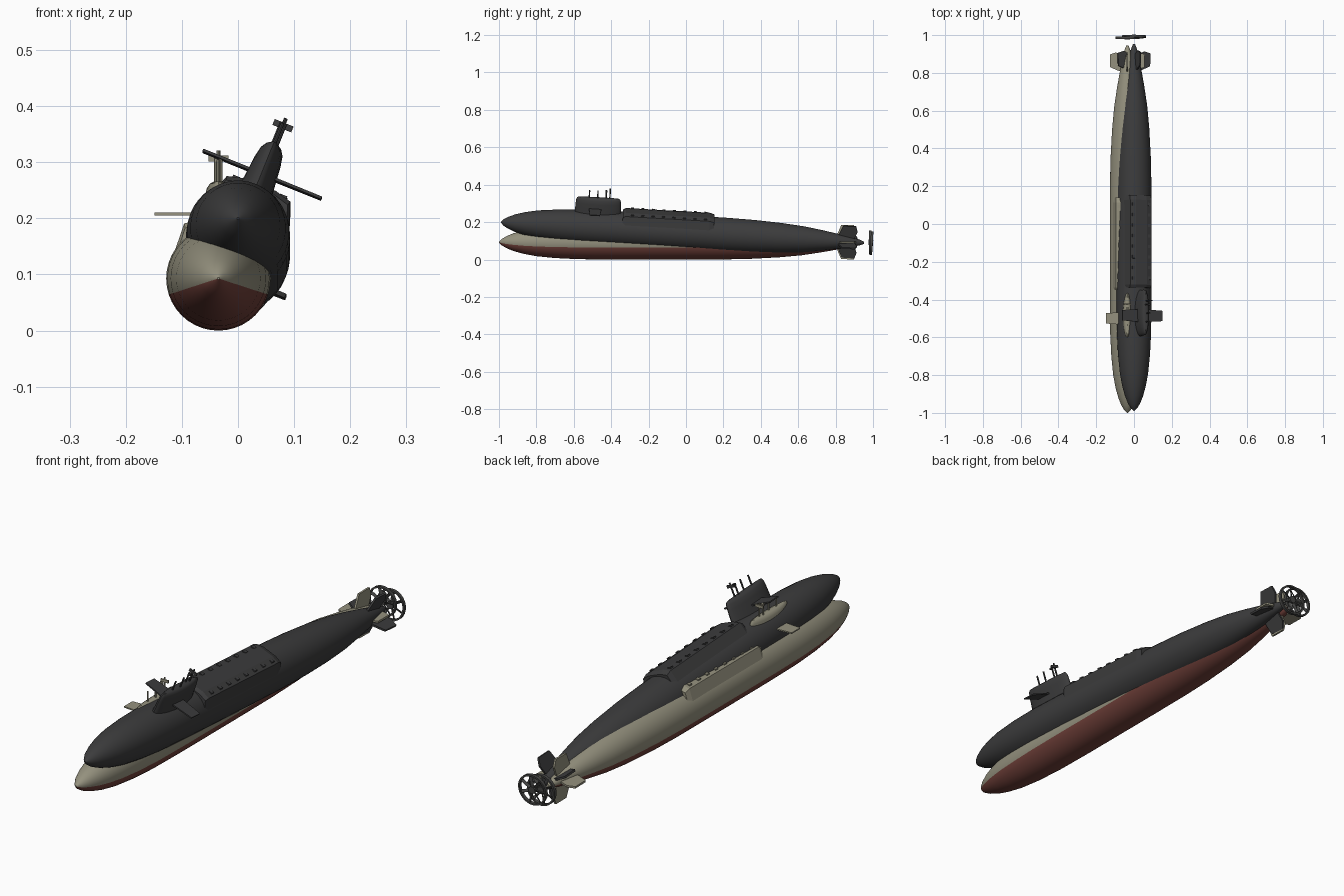
import bpy, bmesh, math
from mathutils import Matrix, Vector

if "Cube" in bpy.data.objects:
    bpy.data.objects.remove(bpy.data.objects["Cube"])


def material(name, col):
    m = bpy.data.materials.new(name)
    m.diffuse_color = (*col, 1)
    m.use_nodes = True
    m.node_tree.nodes["Principled BSDF"].inputs["Base Color"].default_value = m.diffuse_color
    return m


OLIVE = material("olive_grey", (0.30, 0.285, 0.21))
DARK = material("charcoal", (0.045, 0.045, 0.046))
RED = material("hull_red", (0.165, 0.052, 0.042))
METAL = material("propeller_grey", (0.06, 0.06, 0.058))


def loft(bm, rings, cap=True):
    """Skin a list of closed rings with equal point counts."""
    rows = [[bm.verts.new(p) for p in r] for r in rings]
    n = len(rows[0])
    for a, b in zip(rows, rows[1:]):
        for i in range(n):
            bm.faces.new((a[i], a[(i + 1) % n], b[(i + 1) % n], b[i]))
    if cap:
        bm.faces.new(rows[0])
        bm.faces.new(rows[-1])


def box(bm, centre, size):
    bmesh.ops.create_cube(bm, size=1, matrix=Matrix.Translation(centre) @ Matrix.Diagonal((*size, 1)))


def rod(bm, p, q, r, seg=8):
    p, q = Vector(p), Vector(q)
    rot = (q - p).to_track_quat('Z', 'Y').to_matrix().to_4x4()
    bmesh.ops.create_cone(bm, cap_ends=True, segments=seg, radius1=r, radius2=r,
                          depth=(q - p).length, matrix=Matrix.Translation((p + q) / 2) @ rot)


def plate(bm, outline, thick, angle=0, z=0):
    """Flat blade from (y, reach) points, turned about the long axis."""
    rot = Matrix.Translation((0, 0, z)) @ Matrix.Rotation(math.radians(angle), 4, 'Y')
    loft(bm, [[rot @ Vector((r, y, t)) for y, r in outline] for t in (-thick / 2, thick / 2)])


def finish(bm, name, mats, matrix, smooth=False):
    bmesh.ops.recalc_face_normals(bm, faces=bm.faces)
    me = bpy.data.meshes.new(name)
    bm.to_mesh(me)
    bm.free()
    for m in mats:
        me.materials.append(m)
    ob = bpy.data.objects.new(name, me)
    bpy.context.collection.objects.link(ob)
    ob.matrix_world = matrix
    if smooth:
        bpy.ops.object.select_all(action='DESELECT')
        ob.select_set(True)
        bpy.context.view_layer.objects.active = ob
        bpy.ops.object.shade_smooth_by_angle(angle=math.radians(35))


HULL = [(-1, .002), (-.985, .017), (-.96, .032), (-.92, .048), (-.87, .062), (-.8, .075),
        (-.7, .085), (-.58, .091), (-.4, .093), (0, .093), (.2, .0925), (.35, .089), (.5, .081),
        (.62, .070), (.72, .055), (.8, .041), (.87, .027), (.92, .016), (.945, .006)]


def submarine(prefix, paint, belly, matrix):
    # hull, with the belly paint below a fixed angle
    bm = bmesh.new()
    n = 40
    loft(bm, [[(r * math.cos(2 * math.pi * i / n), y, r * math.sin(2 * math.pi * i / n))
               for i in range(n)] for y, r in HULL])
    for f in bm.faces:
        c = f.calc_center_median()
        if math.atan2(c.z, abs(c.x)) < math.radians(-18):
            f.material_index = 1
    finish(bm, prefix + "_hull", [paint, belly], matrix, True)

    # sail with an oval plan and rounded top
    bm = bmesh.new()
    rings = []
    for z, w, l in ((.07, .033, .124), (.10, .029, .123), (.14, .025, .121),
                    (.160, .021, .119), (.169, .015, .115), (.173, .007, .108)):
        rings.append([(w * math.cos(2 * math.pi * i / 28),
                       -.485 + l * math.sin(2 * math.pi * i / 28), z) for i in range(28)])
    loft(bm, rings)
    finish(bm, prefix + "_sail", [paint], matrix, True)

    # sail planes
    bm = bmesh.new()
    for a in (0, 180):
        plate(bm, [(-.535, 0), (-.527, .114), (-.472, .114), (-.465, 0)], .005, a, .115)
    finish(bm, prefix + "_sail_planes", [paint], matrix)

    # masts and crossbars
    bm = bmesh.new()
    for x, y, top in ((0, -.535, .212), (.004, -.49, .215), (-.004, -.445, .218), (0, -.425, .228)):
        rod(bm, (x, y, .16), (x, y, top), .0035)
    box(bm, (0, -.425, .214), (.036, .006, .011))
    box(bm, (0, -.445, .212), (.012, .01, .008))
    finish(bm, prefix + "_masts", [paint], matrix)

    # raised missile deck, slightly sloped at its ends
    bm = bmesh.new()
    section = [(-.079, .045), (-.061, .098), (-.03, .106), (.03, .106), (.061, .098), (.079, .045)]
    low = [(x * .97, z - .008) for x, z in section]
    loft(bm, [[(x, y, z) for x, z in s] for y, s in
              ((-.35, low), (-.335, section), (.115, section), (.14, low))])
    finish(bm, prefix + "_missile_deck", [paint], matrix)

    # two rows of hatches along the deck
    bm = bmesh.new()
    for i in range(8):
        for s in (-1, 1):
            box(bm, (s * .045, -.30 + i * .056, .1025), (.014, .016, .007))
    finish(bm, prefix + "_deck_hatches", [paint], matrix)

    # stern fins in a cross
    bm = bmesh.new()
    for a in (0, 90, 180, 270):
        plate(bm, [(.80, .015), (.812, .05), (.83, .091), (.898, .092), (.908, .06), (.89, .015)], .008, a)
    finish(bm, prefix + "_stern_fins", [paint], matrix)

    # ringed propeller: outer band, hub and blades
    bm = bmesh.new()
    prof = [(.979, .056), (.979, .063), (.992, .063), (.992, .056), (.979, .056)]
    loft(bm, [[(r * math.cos(2 * math.pi * i / 32), y, r * math.sin(2 * math.pi * i / 32))
               for i in range(32)] for y, r in prof], cap=False)
    bmesh.ops.remove_doubles(bm, verts=bm.verts, dist=1e-5)
    rod(bm, (0, .977, 0), (0, .994, 0), .015, 16)
    for i in range(7):
        a = 2 * math.pi * i / 7
        m = Matrix.Rotation(a, 4, 'Y') @ Matrix.Translation((.035, .9855, 0)) \
            @ Matrix.Rotation(math.radians(35), 4, 'X') @ Matrix.Diagonal((.046, .003, .012, 1))
        bmesh.ops.create_cube(bm, size=1, matrix=m)
    finish(bm, prefix + "_propeller", [METAL], matrix, True)


# upright two-tone boat, and a dark boat rolled and pitched above it
submarine("olive", OLIVE, RED, Matrix.Translation((-.035, 0, .093)))
submarine("dark", DARK, DARK, Matrix.Translation((0, .008, .143))
          @ Matrix.Rotation(math.radians(-3.25), 4, 'X') @ Matrix.Rotation(math.radians(22), 4, 'Y'))
